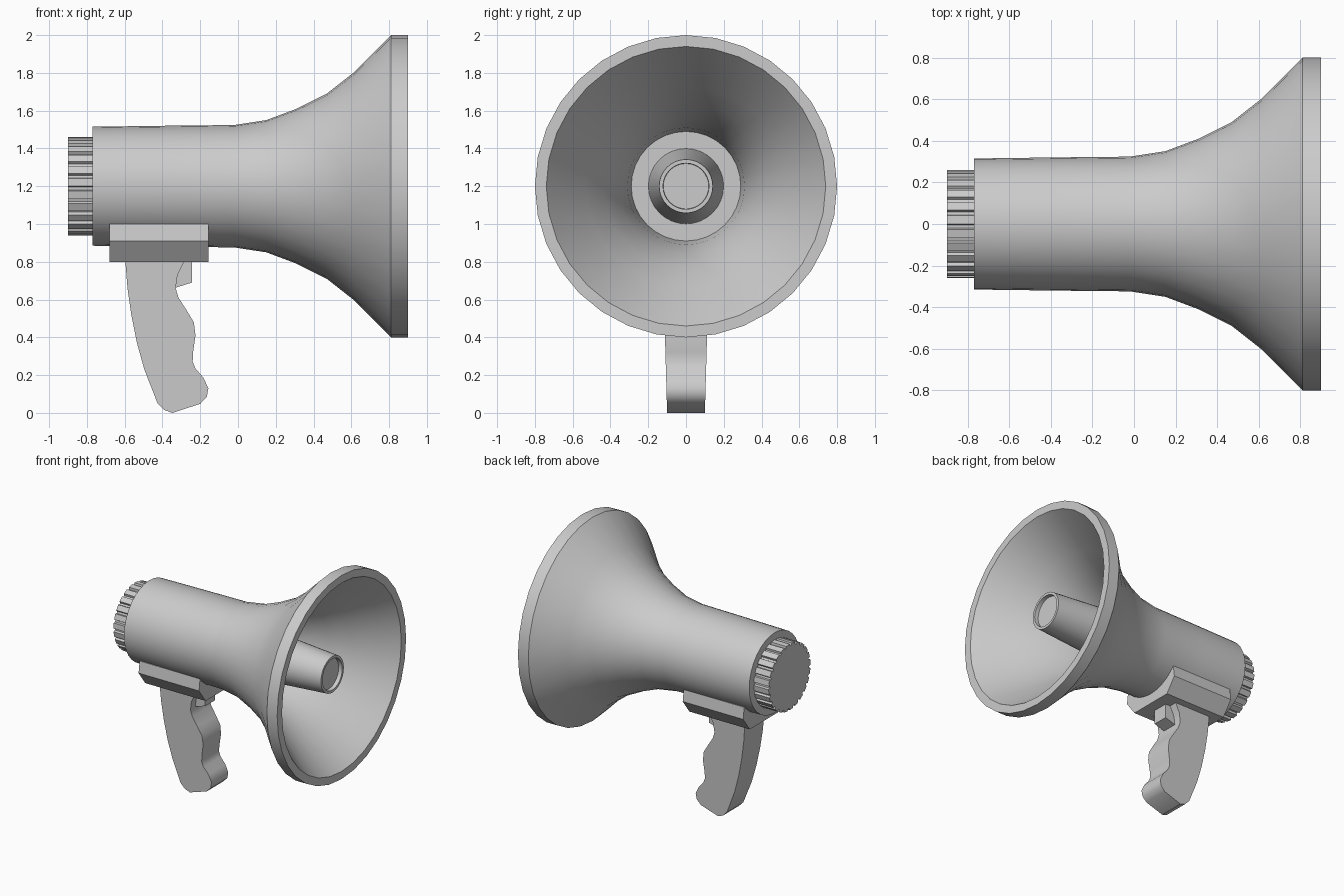
import bpy, bmesh
from math import sin, cos, tau, radians

if "Cube" in bpy.data.objects:
    bpy.data.objects.remove(bpy.data.objects["Cube"])

AXIS_Z = 1.2


def finish(name, bm, smooth_angle=None):
    bmesh.ops.recalc_face_normals(bm, faces=bm.faces)
    me = bpy.data.meshes.new(name)
    bm.to_mesh(me)
    bm.free()
    ob = bpy.data.objects.new(name, me)
    bpy.context.collection.objects.link(ob)
    if smooth_angle:
        me.shade_smooth()
        me.set_sharp_from_angle(angle=radians(smooth_angle))
    return ob


def loft(bm, rings):
    """Skin equal-length closed rings and cap both ends."""
    vs = [[bm.verts.new(p) for p in ring] for ring in rings]
    n = len(vs[0])
    for a, b in zip(vs, vs[1:]):
        for i in range(n):
            j = (i + 1) % n
            bm.faces.new((a[i], a[j], b[j], b[i]))
    bm.faces.new(vs[0])
    bm.faces.new(vs[-1][::-1])


def turned(name, profile, sides=32):
    """Revolve an (x, radius) profile around the horn axis."""
    bm = bmesh.new()
    loft(bm, [[(x, r * sin(tau * i / sides), AXIS_Z + r * cos(tau * i / sides))
               for i in range(sides)] for x, r in profile])
    return finish(name, bm, 30)


# Flared horn: outside, rim, then inside down to the floor
turned("horn", [
    (-0.77, 0.315), (-0.4, 0.32), (-0.02, 0.324), (0.15, 0.35), (0.31, 0.41),
    (0.47, 0.49), (0.61, 0.60), (0.81, 0.80), (0.90, 0.80),
    (0.90, 0.74), (0.78, 0.65), (0.61, 0.53), (0.47, 0.435), (0.31, 0.36),
    (0.15, 0.31), (0.0, 0.29)])

# Inner sound cone with recessed end
turned("inner_cone", [(-0.01, 0.20), (0.82, 0.142), (0.82, 0.122), (0.79, 0.12)])

# Ribbed rear cap
ring = []
TEETH = 24
for i in range(TEETH):
    for f, r in ((0.0, 0.26), (0.62, 0.26), (0.7, 0.243), (0.92, 0.243)):
        a = tau * (i + f) / TEETH
        ring.append((r * sin(a), AXIS_Z + r * cos(a)))
bm = bmesh.new()
loft(bm, [[(x, y, z) for y, z in ring] for x in (-0.90, -0.76)])
finish("rear_cap", bm)

# Mounting bracket under the body
half = [(0.18, 0.80), (0.262, 0.91), (0.25, 1.0)]
section = half + [(-y, z) for y, z in reversed(half)]
bm = bmesh.new()
loft(bm, [[(x, y, z) for y, z in section] for x in (-0.68, -0.155)])
finish("bracket", bm)

# Pistol grip, slightly narrower at the bottom
grip = [(-0.597, 0.81), (-0.585, 0.66), (-0.565, 0.52), (-0.535, 0.37), (-0.496, 0.23),
        (-0.427, 0.053), (-0.39, 0.015), (-0.347, 0.0), (-0.20, 0.048),
        (-0.165, 0.085), (-0.157, 0.13), (-0.183, 0.186), (-0.225, 0.235), (-0.24, 0.27),
        (-0.238, 0.32), (-0.225, 0.41), (-0.234, 0.48), (-0.27, 0.54), (-0.315, 0.61),
        (-0.33, 0.66), (-0.32, 0.73), (-0.28, 0.81)]
bm = bmesh.new()
loft(bm, [[(x, s * (0.10 + 0.028 * z), z) for x, z in grip] for s in (-1, 1)])
finish("grip", bm, 35)

# Trigger
trigger = [(-0.34, 0.66), (-0.243, 0.69), (-0.243, 0.81), (-0.34, 0.81)]
bm = bmesh.new()
loft(bm, [[(x, y, z) for x, z in trigger] for y in (-0.06, 0.06)])
finish("trigger", bm)
